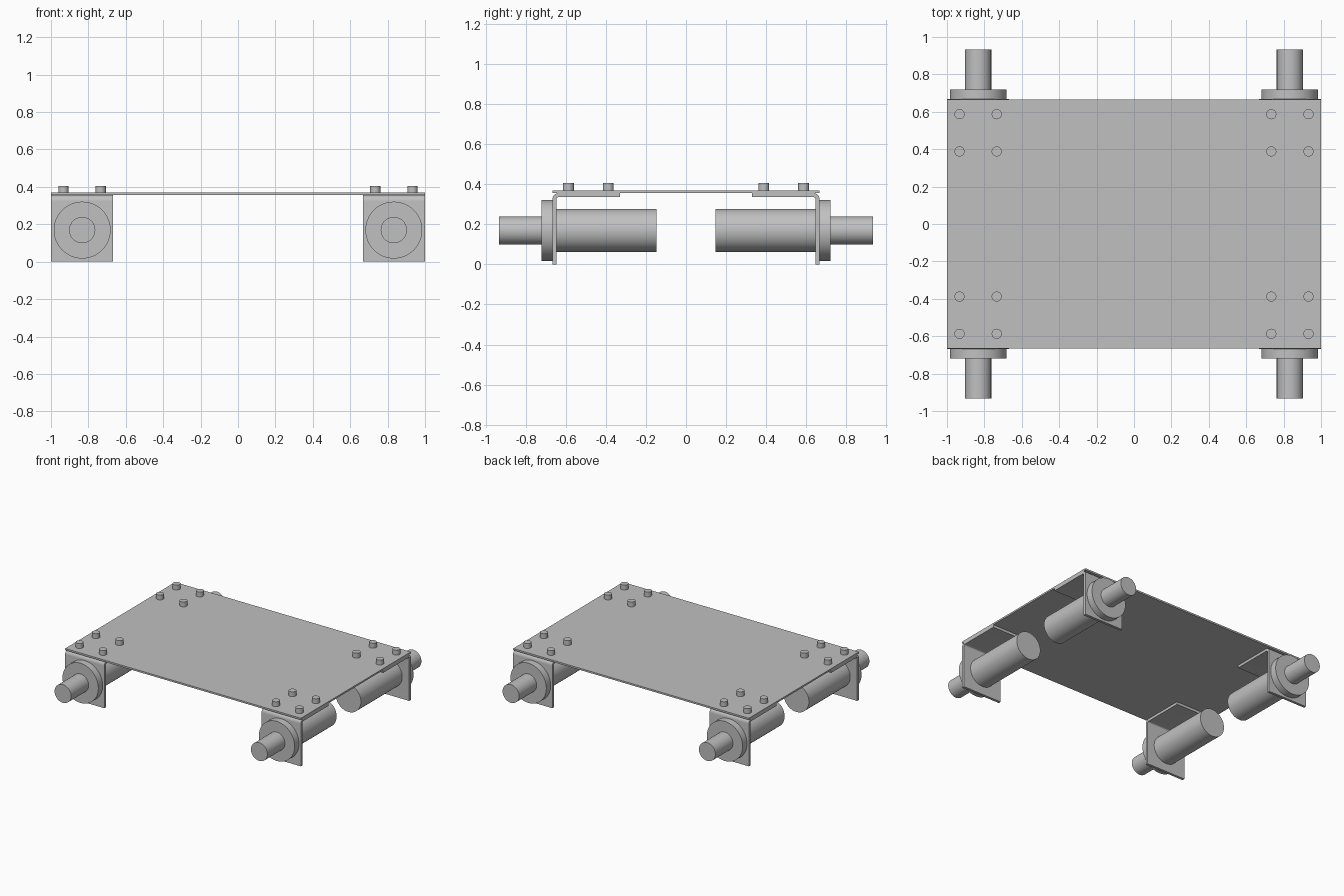
import bpy, bmesh, math
from mathutils import Matrix, Vector

cube = bpy.data.objects.get("Cube")
if cube:
    bpy.data.objects.remove(cube, do_unlink=True)

grey = bpy.data.materials.new("plain grey")
grey.use_nodes = True
colour = (0.53, 0.53, 0.53, 1)
grey.diffuse_color = colour
grey.node_tree.nodes["Principled BSDF"].inputs["Base Color"].default_value = colour


def finish(name, bm, smooth=True):
    bmesh.ops.recalc_face_normals(bm, faces=bm.faces)
    mesh = bpy.data.meshes.new(name)
    bm.to_mesh(mesh)
    bm.free()
    mesh.materials.append(grey)
    obj = bpy.data.objects.new(name, mesh)
    bpy.context.collection.objects.link(obj)
    if smooth:
        bpy.ops.object.select_all(action='DESELECT')
        obj.select_set(True)
        bpy.context.view_layer.objects.active = obj
        bpy.ops.object.shade_smooth_by_angle(angle=math.radians(35))
    return obj


def cylinder(name, start, end, radius, segments=48):
    start, end = Vector(start), Vector(end)
    axis = end - start
    turn = axis.to_track_quat('Z', 'Y').to_matrix().to_4x4()
    bm = bmesh.new()
    bmesh.ops.create_cone(bm, cap_ends=True, segments=segments, radius1=radius,
                          radius2=radius, depth=axis.length,
                          matrix=Matrix.Translation((start + end) / 2) @ turn)
    return finish(name, bm)


# Thin deck plate
DECK_BOTTOM, DECK_TOP = 0.356, 0.369
bm = bmesh.new()
bmesh.ops.create_cube(bm, size=1, matrix=Matrix.Translation((0, 0, (DECK_BOTTOM + DECK_TOP) / 2))
                      @ Matrix.Diagonal((2, 1.333, DECK_TOP - DECK_BOTTOM, 1)))
finish("deck_plate", bm, smooth=False)

# Bent angle bracket: outer line with rounded corner, then inner line back
THICK, BEND, EDGE, REACH = 0.02, 0.032, 0.667, 0.33


def bend_arc(radius):
    for i in range(9):
        a = math.pi / 2 * i / 8
        yield (EDGE - BEND + radius * math.cos(a), DECK_BOTTOM - BEND + radius * math.sin(a))


bracket_profile = ([(EDGE, 0)] + list(bend_arc(BEND)) + [(REACH, DECK_BOTTOM)]
                   + [(REACH, DECK_BOTTOM - THICK)]
                   + list(bend_arc(BEND - THICK))[::-1] + [(EDGE - THICK, 0)])


def bracket(name, sx, sy):
    bm = bmesh.new()
    face = bm.faces.new([bm.verts.new((sx * 0.667, sy * y, z)) for y, z in bracket_profile])
    out = bmesh.ops.extrude_face_region(bm, geom=[face])
    moved = [v for v in out["geom"] if isinstance(v, bmesh.types.BMVert)]
    bmesh.ops.translate(bm, verts=moved, vec=(sx * 0.333, 0, 0))
    return finish(name, bm)


# Four corner units: bracket, motor, hub flange, shaft and deck bolts
AXLE_X, AXLE_Z = 0.833, 0.169
for sx, side in ((1, "left"), (-1, "right")):
    for sy, end in ((-1, "front"), (1, "back")):
        tag = f"{end}_{side}"
        bracket(f"{tag}_bracket", sx, sy)
        for part, y0, y1, radius in (("motor", 0.147, 0.655, 0.107),
                                     ("hub_flange", 0.667, 0.72, 0.152),
                                     ("shaft", 0.72, 0.933, 0.07)):
            cylinder(f"{tag}_{part}", (sx * AXLE_X, sy * y0, AXLE_Z),
                     (sx * AXLE_X, sy * y1, AXLE_Z), radius)
        for bx in (0.734, 0.933):
            for by in (0.388, 0.587):
                cylinder(f"{tag}_bolt", (sx * bx, sy * by, DECK_BOTTOM),
                         (sx * bx, sy * by, 0.406), 0.027, 32)
